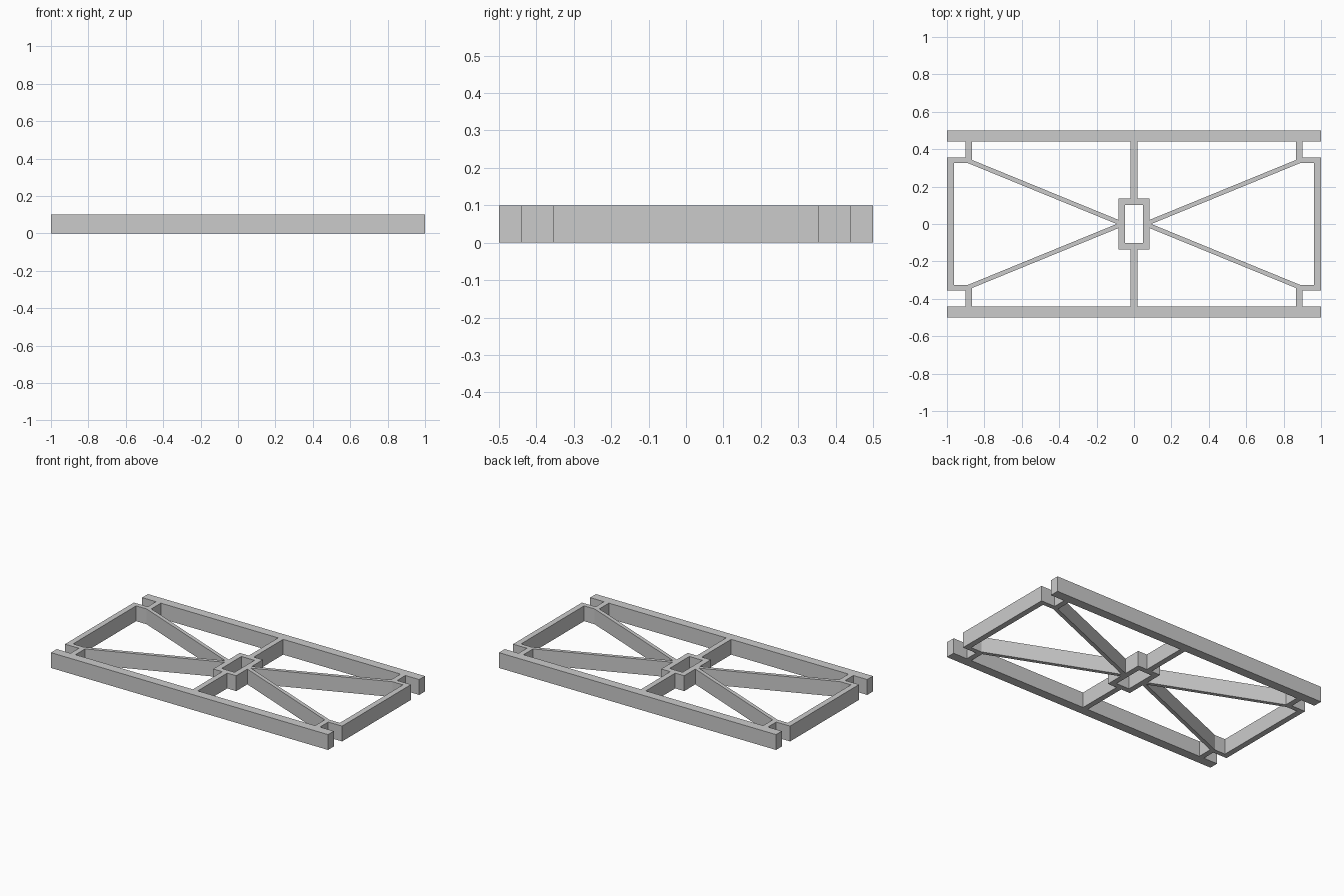
import bpy, bmesh
from mathutils import Vector

HEIGHT = 0.1

cube = bpy.data.objects.get("Cube")
if cube:
    bpy.data.objects.remove(cube, do_unlink=True)

grey = bpy.data.materials.new("plain_grey")
grey.use_nodes = True
colour = (0.6, 0.6, 0.6, 1)
grey.diffuse_color = colour
grey.node_tree.nodes["Principled BSDF"].inputs["Base Color"].default_value = colour


def plate(name, polygons):
    """Flat outline(s) at the top, thickened down to the ground."""
    bm = bmesh.new()
    for poly in polygons:
        bm.faces.new([bm.verts.new((x, y, HEIGHT)) for x, y in poly])
    bmesh.ops.remove_doubles(bm, verts=bm.verts, dist=0.0001)
    bm.normal_update()
    for face in bm.faces:
        if face.normal.z < 0:
            face.normal_flip()
    mesh = bpy.data.meshes.new(name)
    bm.to_mesh(mesh)
    bm.free()
    mesh.materials.append(grey)
    obj = bpy.data.objects.new(name, mesh)
    bpy.context.collection.objects.link(obj)
    solid = obj.modifiers.new("Thickness", "SOLIDIFY")
    solid.thickness = HEIGHT
    solid.offset = -1
    return obj


def rect(x0, x1, y0, y1):
    return [(x0, y0), (x1, y0), (x1, y1), (x0, y1)]


def bar(start, end, width):
    a, b = Vector(start), Vector(end)
    side = (b - a).normalized().orthogonal() * width / 2
    return [tuple(p) for p in (a + side, b + side, b - side, a - side)]


def flip(poly, sx, sy):
    return [(x * sx, y * sy) for x, y in poly]


# Hollow hub in the middle
outer = rect(-0.083, 0.083, -0.137, 0.137)
inner = rect(-0.047, 0.047, -0.102, 0.102)
plate("centre_hub", [[outer[i], outer[i - 1], inner[i - 1], inner[i]]
                     for i in range(4)])

# Long rails and the posts joining them to the hub
for sy, end in ((-1, "front"), (1, "back")):
    plate(end + "_rail", [flip(rect(-1, 1, 0.44, 0.5), 1, sy)])
    plate(end + "_centre_post", [flip(rect(-0.018, 0.018, 0.137, 0.44), 1, sy)])

# Bracket-shaped ends
bracket = [(0.865, 0.355), (1, 0.355), (1, -0.355), (0.865, -0.355),
           (0.865, -0.325), (0.963, -0.325), (0.963, 0.325), (0.865, 0.325)]
for sx, side in ((-1, "right"), (1, "left")):
    plate(side + "_end_bracket", [flip(bracket, sx, 1)])

    # Corner posts and diagonal spokes
    for sy, end in ((-1, "front"), (1, "back")):
        prefix = end + "_" + side
        plate(prefix + "_corner_post",
              [flip(rect(0.865, 0.9, 0.355, 0.44), sx, sy)])
        plate(prefix + "_spoke",
              [flip(bar((0.068, 0.003), (0.882, 0.336), 0.024), sx, sy)])
